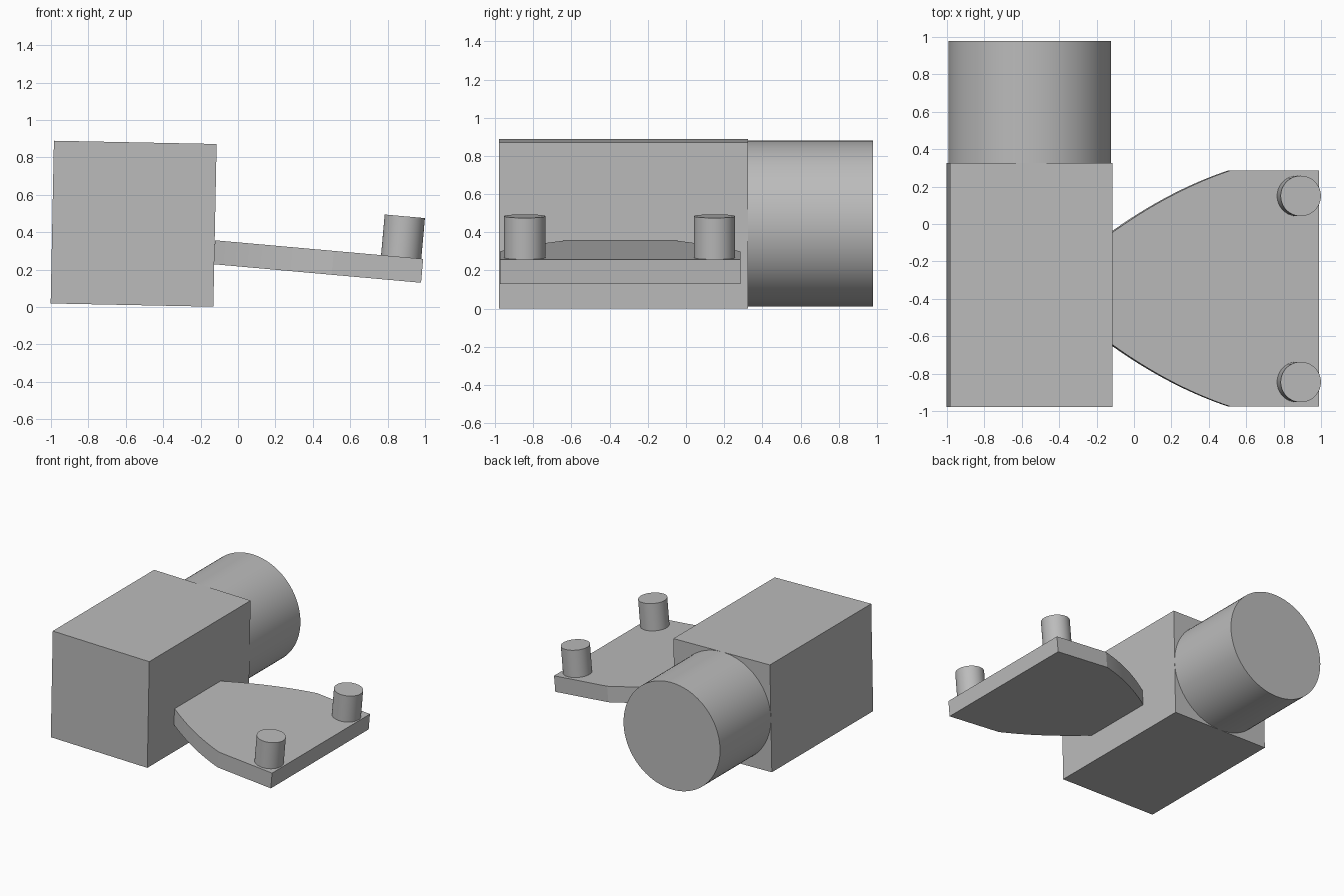
import bpy
import bmesh
import math
from mathutils import Matrix, Vector

if "Cube" in bpy.data.objects:
    bpy.data.objects.remove(bpy.data.objects["Cube"])

grey = bpy.data.materials.new("plain grey")
grey.use_nodes = True
colour = (0.5, 0.5, 0.5, 1)
grey.diffuse_color = colour
grey.node_tree.nodes["Principled BSDF"].inputs["Base Color"].default_value = colour


def frame(origin, tilt):
    return Matrix.Translation(origin) @ Matrix.Rotation(math.radians(tilt), 4, "Y")


def finish(name, bm, matrix):
    bmesh.ops.recalc_face_normals(bm, faces=bm.faces)
    mesh = bpy.data.meshes.new(name)
    bm.to_mesh(mesh)
    bm.free()
    mesh.materials.append(grey)
    obj = bpy.data.objects.new(name, mesh)
    bpy.context.collection.objects.link(obj)
    obj.matrix_world = matrix
    bpy.ops.object.select_all(action="DESELECT")
    obj.select_set(True)
    bpy.context.view_layer.objects.active = obj
    bpy.ops.object.shade_smooth_by_angle(angle=math.radians(15))
    return obj


def cylinder(name, radius, depth, matrix, sides=64):
    bm = bmesh.new()
    bmesh.ops.create_cone(bm, cap_ends=True, segments=sides, radius1=radius,
                          radius2=radius, depth=depth)
    finish(name, bm, matrix)


# Gearbox block and round motor behind it, sharing a slight tilt
SIDE = 0.87
body = frame((-0.558, 0, 0.445), 1.15)
bm = bmesh.new()
bmesh.ops.create_cube(bm, size=1)
bmesh.ops.scale(bm, vec=(SIDE, 1.305, SIDE), verts=bm.verts)
finish("gearbox_block", bm, body @ Matrix.Translation((0, -0.327, 0)))
cylinder("motor_barrel", SIDE / 2, 0.655,
         body @ Matrix.Translation((0, 0.652, 0)) @ Matrix.Rotation(math.pi / 2, 4, "X"), 96)

# Flared mounting plate: origin at the middle of its top outer edge
plate = frame((0.99, -0.345, 0.257), 5.1)
THICK = 0.128
start, control, end = Vector((-1.117, 0.295)), Vector((-0.8, 0.523)), Vector((-0.48, 0.63))
side = []
for i in range(17):
    t = i / 16
    side.append(start * (1 - t) ** 2 + control * 2 * t * (1 - t) + end * t * t)
side.append(Vector((0, 0.63)))
outline = side + [Vector((p.x, -p.y)) for p in reversed(side)]
bm = bmesh.new()
top = bm.faces.new([bm.verts.new((p.x, p.y, 0)) for p in outline])
solid = bmesh.ops.extrude_face_region(bm, geom=[top])
lower = [v for v in solid["geom"] if isinstance(v, bmesh.types.BMVert)]
bmesh.ops.translate(bm, vec=(0, 0, -THICK), verts=lower)
if not any(len(f.verts) > 4 and f.calc_center_median().z > -0.01 for f in bm.faces):
    bm.faces.new([v for v in top.verts])
finish("mounting_plate", bm, plate)

# Pegs standing on the plate
for name, y in (("front_peg", -0.5), ("rear_peg", 0.495)):
    cylinder(name, 0.108, 0.228, plate @ Matrix.Translation((-0.118, y, 0.104)))
